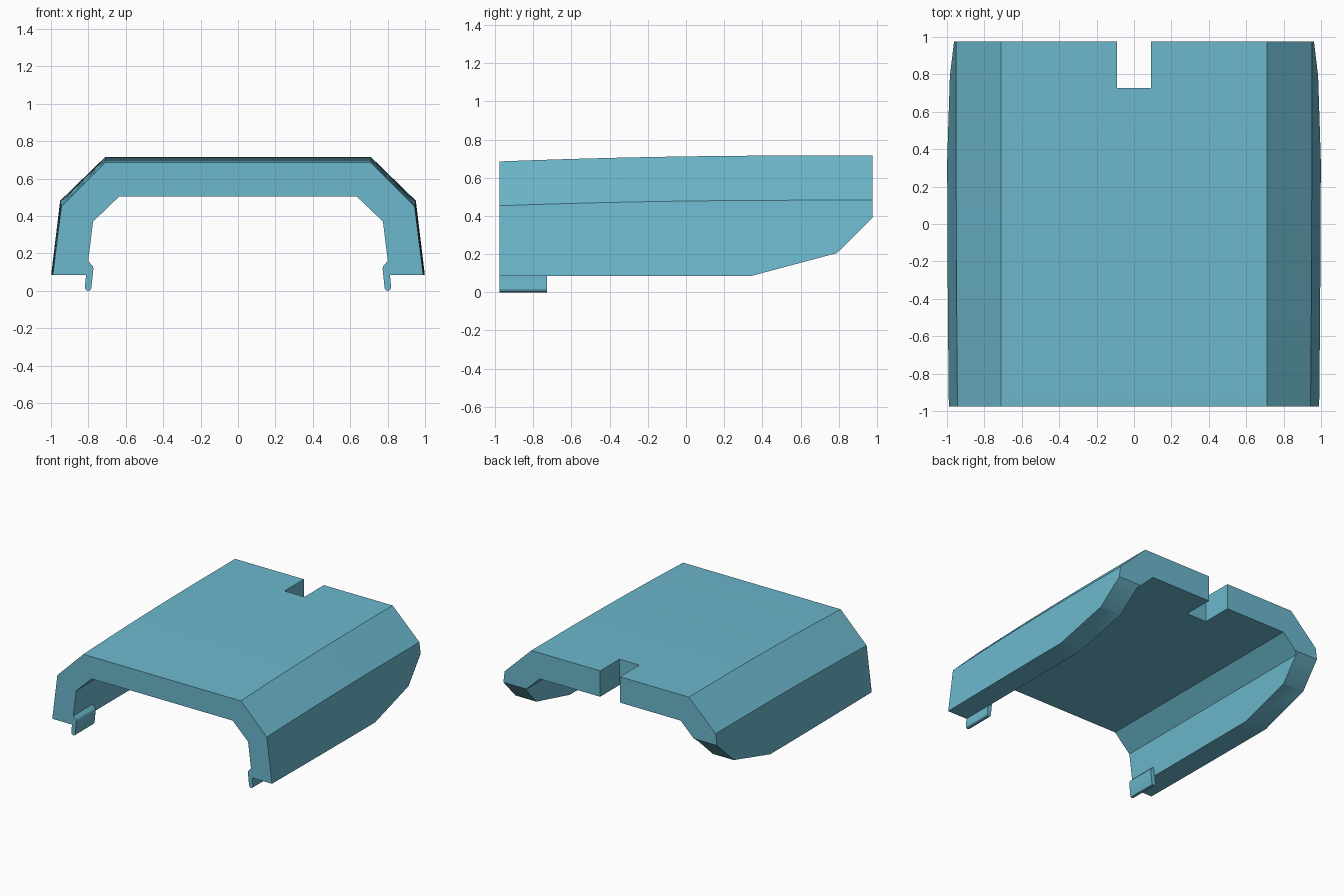
import bpy, bmesh, math

if "Cube" in bpy.data.objects:
    bpy.data.objects.remove(bpy.data.objects["Cube"])

blue = bpy.data.materials.new("light blue")
blue.diffuse_color = (0.15, 0.48, 0.61, 1)
blue.use_nodes = True
blue.node_tree.nodes["Principled BSDF"].inputs["Base Color"].default_value = blue.diffuse_color


def loft(name, sections):
    """Skin a list of closed rings and cap both ends."""
    bm = bmesh.new()
    rings = [[bm.verts.new(p) for p in s] for s in sections]
    n = len(rings[0])
    for a, b in zip(rings, rings[1:]):
        for i in range(n):
            j = (i + 1) % n
            bm.faces.new((a[i], a[j], b[j], b[i]))
    bm.faces.new(rings[0])
    bm.faces.new(rings[-1])
    bmesh.ops.recalc_face_normals(bm, faces=bm.faces)
    me = bpy.data.meshes.new(name)
    bm.to_mesh(me)
    bm.free()
    me.materials.append(blue)
    ob = bpy.data.objects.new(name, me)
    bpy.context.collection.objects.link(ob)
    return ob


def activate(ob):
    bpy.ops.object.select_all(action='DESELECT')
    ob.select_set(True)
    bpy.context.view_layer.objects.active = ob


def cut(ob, cutter):
    activate(ob)
    mod = ob.modifiers.new("cut", 'BOOLEAN')
    mod.operation, mod.solver, mod.object = 'DIFFERENCE', 'EXACT', cutter
    bpy.ops.object.modifier_apply(modifier=mod.name)
    bpy.data.objects.remove(cutter)


# Arched cover: the outer skin bows gently down and in towards the front
def cover_section(y):
    t = max(0, (0.6 - y) / 1.58) ** 2
    outer = [(0.999 - 0.009 * t, 0.085), (0.951 - 0.007 * t, 0.482 - 0.029 * t),
             (0.71, 0.716 - 0.031 * t)]
    inner = [(0.635, 0.505), (0.775, 0.37), (0.81, 0.085)]
    half = inner[::-1][::-1] + outer  # roof inside, down the wall, back up outside
    ring = half + [(-x, z) for x, z in half[::-1]]
    return [(x, y, z) for x, z in ring]


cover = loft("cover", [cover_section(-0.977 + 1.954 * i / 10) for i in range(11)])

# Rear underside cut upwards in two slopes
slope = [(0.34, 0.085), (0.79, 0.205), (0.977, 0.39), (1.1, 0.512), (1.1, -0.1), (0.34, -0.1)]
cut(cover, loft("slope_cutter", [[(x, y, z) for y, z in slope] for x in (-1.2, 1.2)]))

# Rear centre notch
notch = [(-0.09, 0.727), (0.09, 0.727), (0.09, 1.1), (-0.09, 1.1)]
cut(cover, loft("notch_cutter", [[(x, y, z) for x, y in notch] for z in (0.3, 0.9)]))
activate(cover)
bpy.ops.object.shade_smooth_by_angle(angle=math.radians(30))

# Snap hooks under the front of both side walls
hook = [(0.812, 0.09), (0.819, 0.018), (0.813, 0.005), (0.802, 0.0), (0.789, 0.004),
        (0.784, 0.015), (0.773, 0.12), (0.777, 0.133), (0.801, 0.16), (0.812, 0.16)]
for side, name in ((1, "right_hook"), (-1, "left_hook")):
    ob = loft(name, [[(side * x, y, z) for x, z in hook] for y in (-0.977, -0.727)])
    activate(ob)
    bpy.ops.object.shade_smooth_by_angle(angle=math.radians(20))
